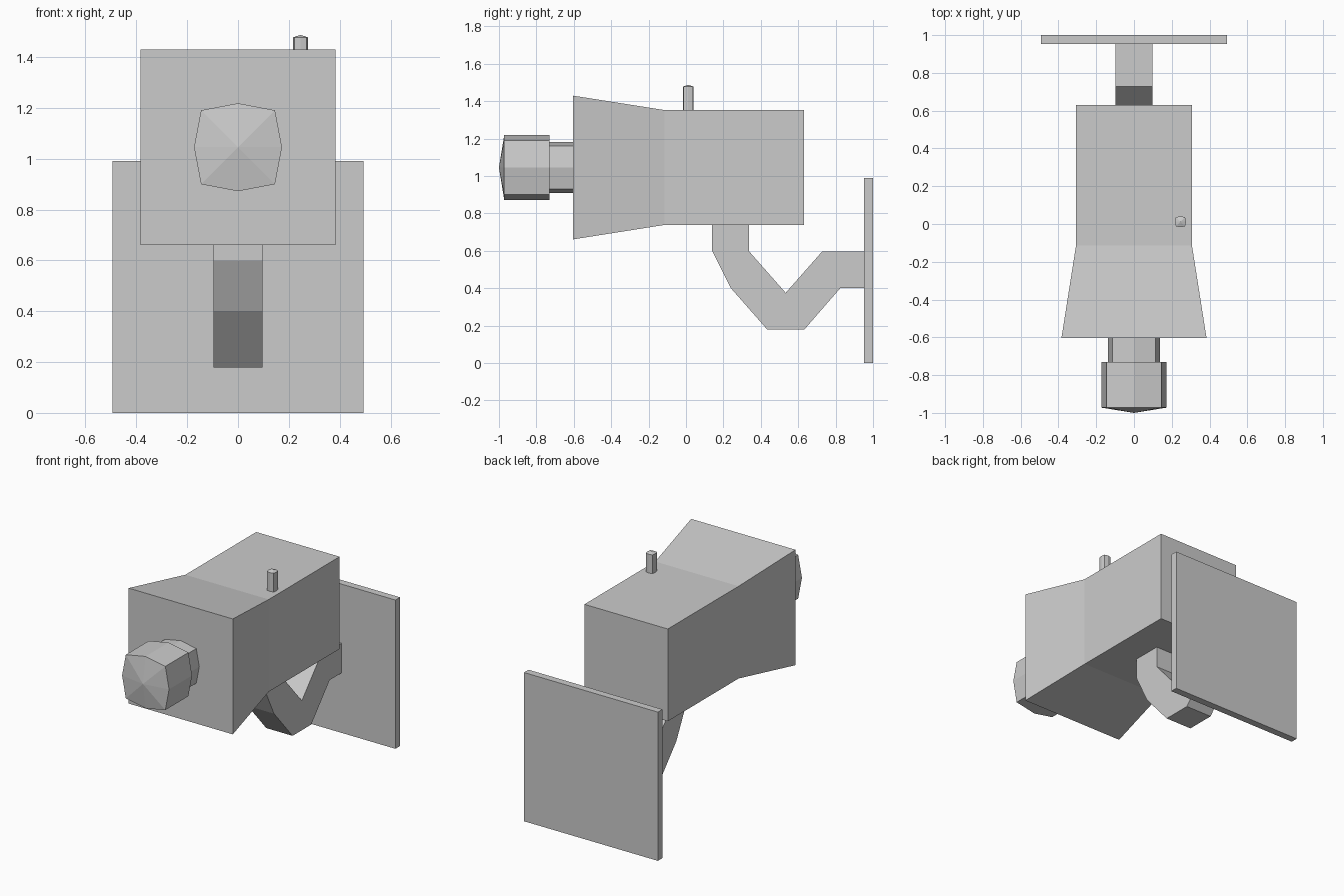
import bpy, bmesh
from mathutils import Vector

if "Cube" in bpy.data.objects:
    bpy.data.objects.remove(bpy.data.objects["Cube"])

AXIS_Z = 1.045  # height of the camera axis


def finish(name, bm):
    bmesh.ops.recalc_face_normals(bm, faces=bm.faces)
    mesh = bpy.data.meshes.new(name)
    bm.to_mesh(mesh)
    bm.free()
    obj = bpy.data.objects.new(name, mesh)
    bpy.context.collection.objects.link(obj)
    return obj


def loft(name, rings, tip=None):
    """Skin between rings of points; the last ring closes flat or to a tip."""
    bm = bmesh.new()
    loops = [[bm.verts.new(p) for p in ring] for ring in rings]
    n = len(loops[0])
    for a, b in zip(loops, loops[1:]):
        for i in range(n):
            j = (i + 1) % n
            bm.faces.new((a[i], a[j], b[j], b[i]))
    bm.faces.new(loops[0])
    if tip is None:
        bm.faces.new(loops[-1])
    else:
        t = bm.verts.new(tip)
        for i in range(n):
            bm.faces.new((loops[-1][i], loops[-1][(i + 1) % n], t))
    return finish(name, bm)


def square(y, h):
    return [(sx * h, y, AXIS_Z + sz * h) for sx, sz in ((-1, -1), (1, -1), (1, 1), (-1, 1))]


def octagon(r):
    """Squarish octagon: corners pushed out past the mid-side points."""
    d = r * 0.84
    return [(r, 0), (d, d), (0, r), (-d, d), (-r, 0), (-d, -d), (0, -r), (d, -d)]


def oct_y(y, r):
    return [(a, y, AXIS_Z + b) for a, b in octagon(r)]


# Housing with flared front
loft("camera_body", [square(0.63, 0.307), square(-0.115, 0.307), square(-0.603, 0.384)])

# Lens neck and barrel with a shallow pointed front
loft("lens_neck", [oct_y(-0.59, 0.137), oct_y(-0.74, 0.137)])
loft("lens_barrel", [oct_y(-0.73, 0.173), oct_y(-0.972, 0.173)], tip=(0, -1.0, AXIS_Z))

# Small antenna on top
ax, ay = 0.246, 0.012
loft("antenna", [[(ax + a, ay + b, z) for a, b in octagon(0.029)] for z in (1.34, 1.477)],
     tip=(ax, ay, 1.487))

# Bent support arm, extruded from its side profile
arm = [(0.14, 0.75), (0.14, 0.6), (0.24, 0.4), (0.435, 0.178), (0.632, 0.178), (0.825, 0.4),
       (0.96, 0.4), (0.96, 0.596), (0.728, 0.596), (0.533, 0.375), (0.338, 0.596), (0.338, 0.75)]
loft("support_arm", [[(x, y, z) for y, z in arm] for x in (-0.097, 0.097)])

# Wall plate
bm = bmesh.new()
bmesh.ops.create_cube(bm, size=1)
for v in bm.verts:
    v.co = Vector((v.co.x * 0.986, 0.976 + v.co.y * 0.048, 0.495 + v.co.z * 0.99))
finish("wall_plate", bm)
